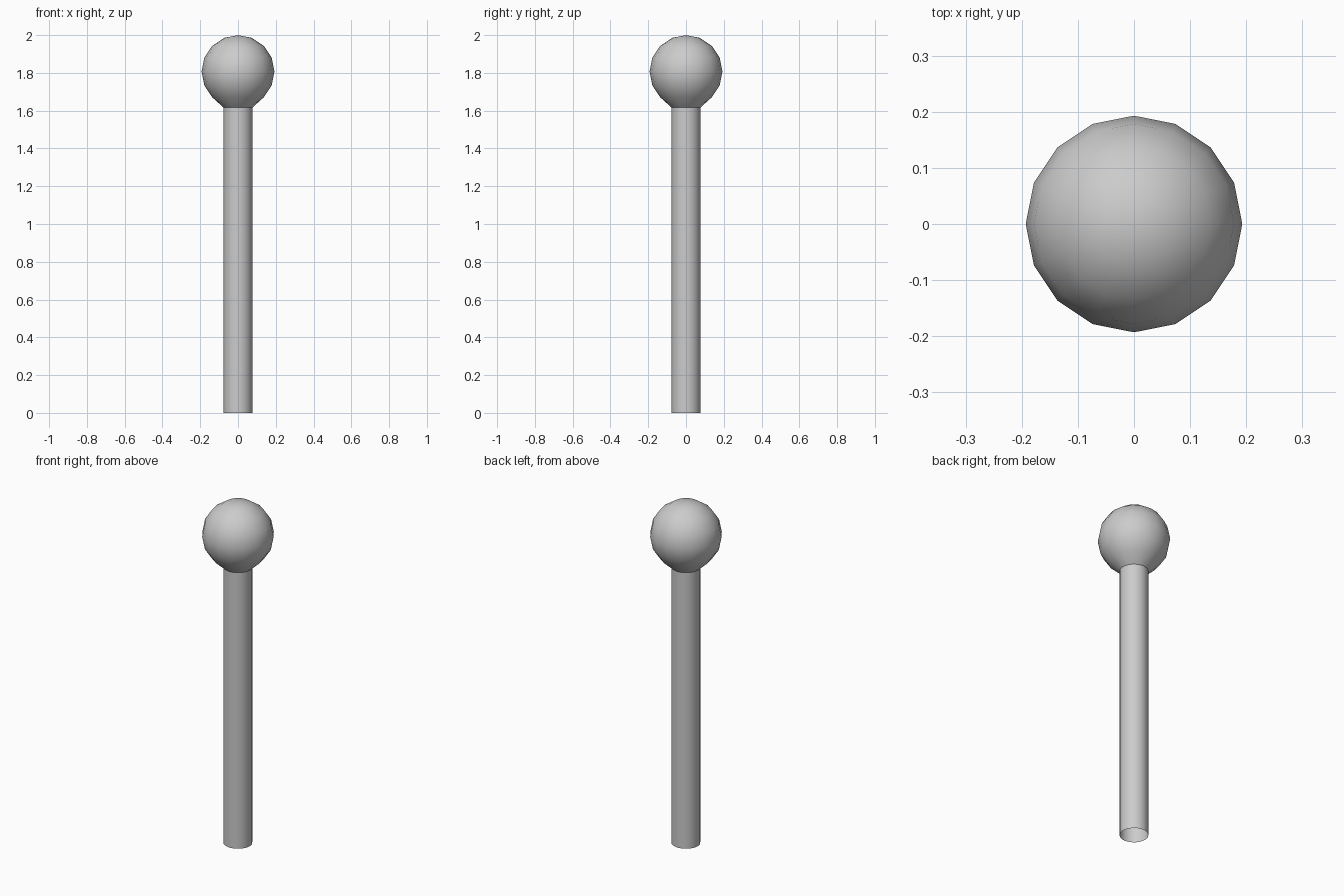
import bpy, bmesh
from math import sin, cos, pi, radians

if "Cube" in bpy.data.objects:
    bpy.data.objects.remove(bpy.data.objects["Cube"])

SIDES = 16
HEAD_R, HEAD_Z = 0.193, 1.807
STICK_R, STICK_TOP = 0.077, 1.617


def lathe(name, profile):
    """Spin (radius, z) points round the z axis; radius 0 makes a pole."""
    bm = bmesh.new()
    rings = []
    for r, z in profile:
        n = SIDES if r > 0 else 1
        rings.append([bm.verts.new((r * cos(2 * pi * i / SIDES),
                                    r * sin(2 * pi * i / SIDES), z)) for i in range(n)])
    for a, b in zip(rings, rings[1:]):
        for i in range(SIDES):
            j = (i + 1) % SIDES
            if len(b) == 1:
                bm.faces.new((a[i], a[j], b[0]))
            else:
                bm.faces.new((a[i], a[j], b[j], b[i]))
    mesh = bpy.data.meshes.new(name)
    bm.to_mesh(mesh)
    bm.free()
    obj = bpy.data.objects.new(name, mesh)
    bpy.context.collection.objects.link(obj)
    bpy.ops.object.select_all(action='DESELECT')
    obj.select_set(True)
    bpy.context.view_layer.objects.active = obj
    bpy.ops.object.shade_smooth_by_angle(angle=radians(40))
    return obj


# open tube stick
lathe("stick", [(STICK_R, 0), (STICK_R, STICK_TOP)])

# ball head, its lowest ring joined to the stick rim
head = [(STICK_R, STICK_TOP)]
head += [(HEAD_R * cos(a), HEAD_Z + HEAD_R * sin(a))
         for a in (pi / 8 * k for k in range(-2, 4))]
head.append((0, HEAD_Z + HEAD_R))
lathe("ball_head", head)
